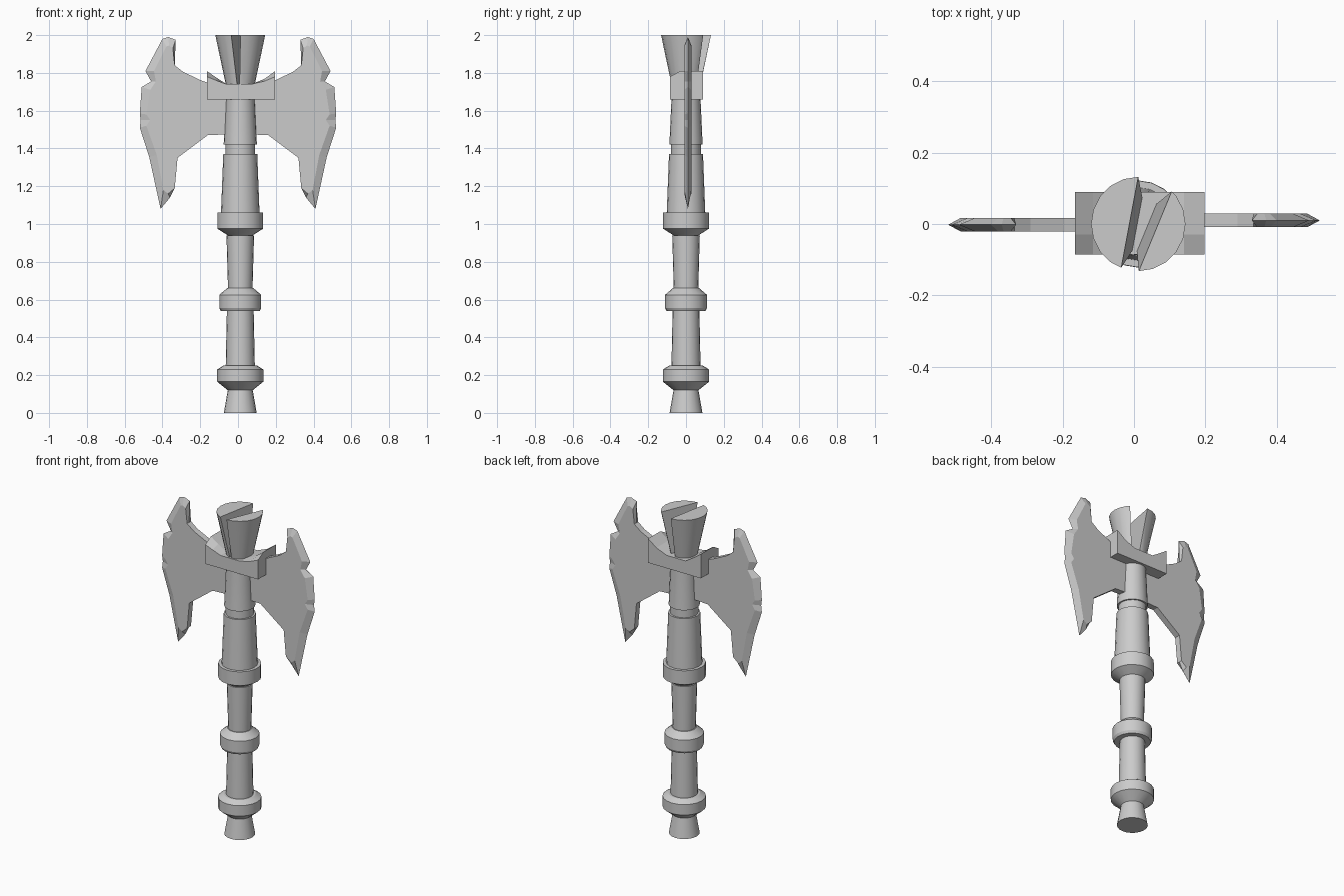
import bpy, bmesh, math
from mathutils import Vector

if "Cube" in bpy.data.objects:
    bpy.data.objects.remove(bpy.data.objects["Cube"])

CX = 0.012    # shaft axis sits slightly right of centre
SIDES = 20


def finish(name, bm, smooth=True):
    bmesh.ops.recalc_face_normals(bm, faces=bm.faces)
    me = bpy.data.meshes.new(name)
    bm.to_mesh(me)
    bm.free()
    if smooth:
        me.shade_smooth()
        me.set_sharp_from_angle(angle=math.radians(25))
    ob = bpy.data.objects.new(name, me)
    bpy.context.collection.objects.link(ob)
    return ob


def lathe(profile):
    """Capped solid of revolution from (radius, z) pairs."""
    bm = bmesh.new()
    rings = [[bm.verts.new((CX + r * math.cos(2 * math.pi * i / SIDES),
                            r * math.sin(2 * math.pi * i / SIDES), z))
              for i in range(SIDES)] for r, z in profile]
    for a, b in zip(rings, rings[1:]):
        for i in range(SIDES):
            j = (i + 1) % SIDES
            bm.faces.new((a[i], a[j], b[j], b[i]))
    bm.faces.new(rings[0])
    bm.faces.new(rings[-1])
    return bm


# Shaft: stacked turned parts
parts = {
    "pommel": [(0.087, 0), (0.066, 0.12)],
    "lower_collar": [(0.066, 0.12), (0.122, 0.165), (0.122, 0.23), (0.09, 0.25)],
    "lower_grip": [(0.077, 0.25), (0.071, 0.54)],
    "middle_collar": [(0.103, 0.54), (0.111, 0.555), (0.111, 0.625), (0.07, 0.66)],
    "upper_grip": [(0.065, 0.66), (0.073, 0.94)],
    "upper_collar": [(0.066, 0.94), (0.121, 0.975), (0.121, 1.06)],
    "sleeve": [(0.102, 1.06), (0.09, 1.37)],
    "neck": [(0.079, 1.37), (0.079, 1.42)],
    "head_socket": [(0.088, 1.42), (0.077, 1.66), (0.077, 1.74)],
}
for name, profile in parts.items():
    finish(name, lathe(profile))

# Flared top split into two halves by a tapering slot
cuts = {
    "crown_left": ((-0.035, -0.118), (0.012, 0.133), 0.022, True),
    "crown_right": ((0.015, -0.128), (0.105, 0.09), -0.028, False),
}
for name, (p, q, shift, keep_left) in cuts.items():
    bm = lathe([(0.077, 1.74), (0.132, 2.0)])
    a, b = Vector((*p, 2.0)), Vector((*q, 2.0))
    low = (a + b) / 2 + Vector((shift, 0, -0.26))
    no = (b - a).cross(low - a).normalized()
    if no.x < 0:
        no = -no
    res = bmesh.ops.bisect_plane(bm, geom=bm.verts[:] + bm.edges[:] + bm.faces[:],
                                 plane_co=a, plane_no=no,
                                 clear_outer=keep_left, clear_inner=not keep_left)
    edges = [e for e in res["geom_cut"] if isinstance(e, bmesh.types.BMEdge)]
    bmesh.ops.holes_fill(bm, edges=edges, sides=0)
    finish(name, bm)

# Bracket: dished top, front edge lower than the rest
bm = bmesh.new()
xs = [-0.165, -0.115, -0.06, 0.07, 0.14, 0.197]
dish = [1.0, 0.5, 0.0, 0.0, 0.4, 1.0]
rows = [(-0.085, 0.04), (-0.03, 0.07), (0.09, 0.07)]
top = [[bm.verts.new((x, y, 1.74 + h * d)) for x, d in zip(xs, dish)] for y, h in rows]
bot = [[bm.verts.new((x, y, 1.66)) for x in xs] for y, h in rows]
for r in range(2):
    for c in range(5):
        for g in (top, bot):
            bm.faces.new((g[r][c], g[r][c + 1], g[r + 1][c + 1], g[r + 1][c]))
    for c in (0, 5):
        bm.faces.new((top[r][c], top[r + 1][c], bot[r + 1][c], bot[r][c]))
for r in (0, 2):
    for c in range(5):
        bm.faces.new((top[r][c], top[r][c + 1], bot[r][c + 1], bot[r][c]))
finish("bracket", bm, False)

# Blade outline: blunt inner edge, then sharp rim paired with its bevel start
blunt_low = [(0.05, 1.475), (0.16, 1.47), (0.32, 1.35), (0.335, 1.19)]
rim = [(0.36, 1.14), (0.41, 1.08), (0.47, 1.355), (0.52, 1.51), (0.515, 1.55),
       (0.52, 1.585), (0.51, 1.725), (0.46, 1.755), (0.49, 1.81), (0.40, 1.98),
       (0.37, 1.99), (0.33, 1.975)]
bevel = [(0.37, 1.16), (0.395, 1.18), (0.43, 1.365), (0.485, 1.52), (0.465, 1.55),
         (0.485, 1.58), (0.465, 1.71), (0.435, 1.755), (0.445, 1.81), (0.38, 1.94),
         (0.365, 1.945), (0.345, 1.93)]
blunt_high = [(0.335, 1.84), (0.29, 1.805), (0.195, 1.76), (0.05, 1.71)]
outer = blunt_low + rim + blunt_high
inner = blunt_low + bevel + blunt_high


def blade(name, side, y):
    bm = bmesh.new()
    loops = [[bm.verts.new((side * x, y + dy, z)) for x, z in pts]
             for pts, dy in ((inner, -0.019), (outer, 0), (inner, 0.019))]
    n = len(outer)
    for a, b in zip(loops, loops[1:]):
        for i in range(n):
            j = (i + 1) % n
            bm.faces.new((a[i], a[j], b[j], b[i]))
    bm.faces.new(loops[0])
    bm.faces.new(loops[2])
    finish(name, bm, False)


blade("left_blade", -1, -0.002)
blade("right_blade", 1, 0.01)
